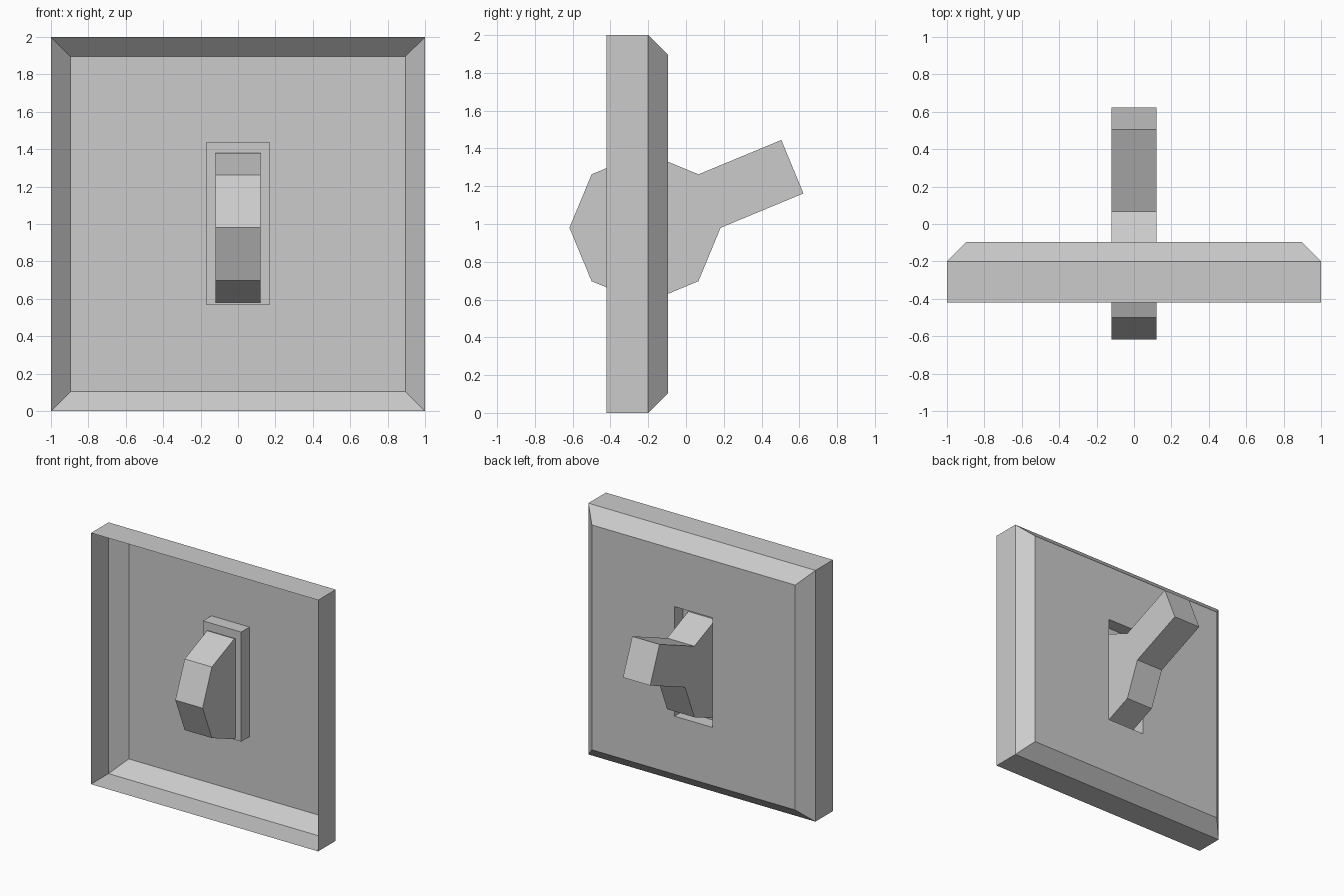
import bpy, bmesh
from math import sin, cos, pi

if "Cube" in bpy.data.objects:
    bpy.data.objects.remove(bpy.data.objects["Cube"])


def finish(bm, name):
    mesh = bpy.data.meshes.new(name)
    bm.to_mesh(mesh)
    bm.free()
    obj = bpy.data.objects.new(name, mesh)
    bpy.context.collection.objects.link(obj)
    return obj


def ring(bm, y, half_x, half_z, centre_z=1.0):
    corners = ((-1, -1), (1, -1), (1, 1), (-1, 1))
    return [bm.verts.new((sx * half_x, y, centre_z + sz * half_z)) for sx, sz in corners]


# Wall plate: thin open-fronted shell with bevelled rim and a shallow slot pocket
bm = bmesh.new()
rings = [
    ring(bm, -0.42, 1.0, 1.0),
    ring(bm, -0.20, 1.0, 1.0),
    ring(bm, -0.095, 0.895, 0.895),
    ring(bm, -0.095, 0.168, 0.436, 1.003),
    ring(bm, -0.20, 0.168, 0.436, 1.003),
]
for a, b in zip(rings, rings[1:]):
    for i in range(4):
        j = (i + 1) % 4
        bm.faces.new((b[i], b[j], a[j], a[i]))
bm.faces.new(rings[-1][::-1])
finish(bm, "wall_plate")

# Toggle: octagonal pivot with one side drawn out into a lever
cy, cz, radius, reach, half_width = -0.217, 0.98, 0.4, 0.475, 0.12
profile = [(cy + radius * cos(k * pi / 4), cz + radius * sin(k * pi / 4)) for k in range(8)]
dy, dz = reach * cos(pi / 8), reach * sin(pi / 8)
tip = [(y + dy, z + dz) for y, z in profile[:2]]
outline = profile[:1] + tip + profile[1:]

bm = bmesh.new()
side = bm.faces.new([bm.verts.new((-half_width, y, z)) for y, z in outline])
new = bmesh.ops.extrude_face_region(bm, geom=[side], use_keep_orig=True)["geom"]
bmesh.ops.translate(bm, vec=(2 * half_width, 0, 0),
                    verts=[g for g in new if isinstance(g, bmesh.types.BMVert)])
bmesh.ops.recalc_face_normals(bm, faces=bm.faces)
finish(bm, "toggle_lever")
